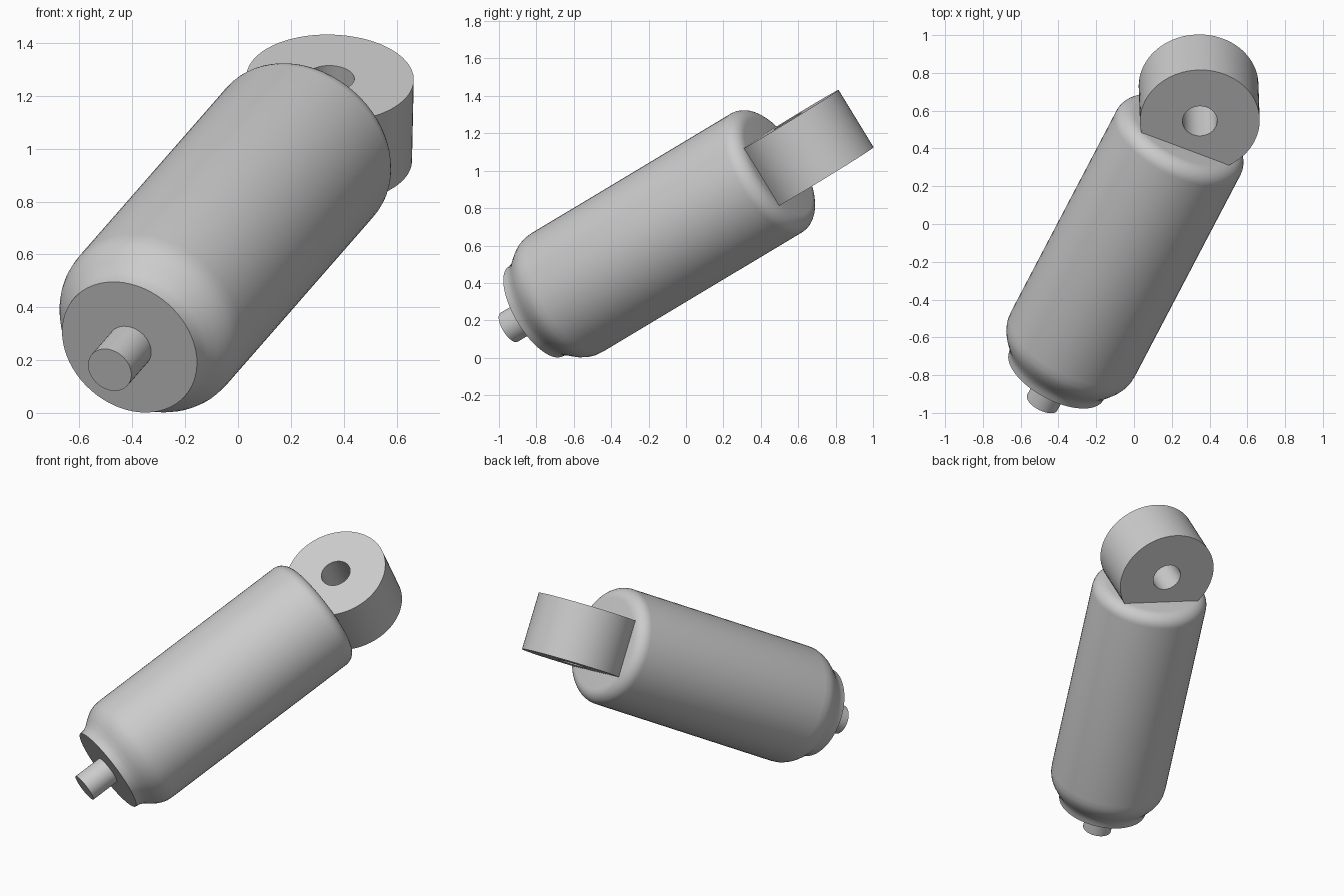
import bpy, bmesh, math
from mathutils import Matrix, Vector

if "Cube" in bpy.data.objects:
    bpy.data.objects.remove(bpy.data.objects["Cube"])

# Tilted frame: z runs along the body axis, x along the eye hole
axis = Vector((0.41, 0.782, 0.469)).normalized()
hole = Vector((0.02, -0.52, 0.855))
hole = (hole - axis * hole.dot(axis)).normalized()
side = axis.cross(hole)
FRAME = Matrix.Translation((0.268, 0.492, 1.025)) @ Matrix((hole, side, axis)).transposed().to_4x4()

grey = bpy.data.materials.new("plain_grey")
grey.diffuse_color = (0.6, 0.6, 0.6, 1)
grey.use_nodes = True
grey.node_tree.nodes["Principled BSDF"].inputs["Base Color"].default_value = grey.diffuse_color


def finish(name, bm):
    bmesh.ops.recalc_face_normals(bm, faces=bm.faces)
    bm.transform(FRAME)
    mesh = bpy.data.meshes.new(name)
    bm.to_mesh(mesh)
    bm.free()
    mesh.materials.append(grey)
    ob = bpy.data.objects.new(name, mesh)
    bpy.context.collection.objects.link(ob)
    bpy.ops.object.select_all(action='DESELECT')
    ob.select_set(True)
    bpy.context.view_layer.objects.active = ob
    bpy.ops.object.shade_smooth_by_angle(angle=math.radians(30))


def bridge(bm, a, b):
    n = len(a)
    for i in range(n):
        j = (i + 1) % n
        bm.faces.new((a[i], a[j], b[j], b[i]))


def revolve(name, profile, n=64):
    """Spin (height, radius) points about the body axis and cap both ends."""
    bm = bmesh.new()
    rings = [[bm.verts.new((r * math.cos(2 * math.pi * i / n),
                            r * math.sin(2 * math.pi * i / n), z))
              for i in range(n)] for z, r in profile]
    for a, b in zip(rings, rings[1:]):
        bridge(bm, a, b)
    bm.faces.new(rings[0])
    bm.faces.new(rings[-1])
    finish(name, bm)


# Body: narrow neck, S-shaped shoulder, straight barrel, rounded rear rim
R, F, NECK = 0.37, 0.08, -1.655
shoulder = [(0, .28), (.03, .284), (.06, .298), (.09, .322), (.12, .343),
            (.15, .358), (.18, .367), (.22, R)]
body = [(NECK + z, r) for z, r in shoulder]
for k in range(9):
    t = math.pi / 2 * k / 8
    body.append((-F + F * math.sin(t), R - F + F * math.cos(t)))
revolve("body", body)

# Pin sticking out of the neck
revolve("pin", [(-1.838, 0.09), (NECK + 0.02, 0.09)], 48)

# Mounting eye: round plate cut flat where it meets the body, with a through hole
EYE_R, HOLE_R, FLAT, HALF = 0.317, 0.092, 0.19, 0.18
corner = math.acos(-FLAT / EYE_R)
angles = [-corner + 2 * corner * i / 56 for i in range(57)]
angles += [corner + (2 * math.pi - 2 * corner) * i / 12 for i in range(1, 12)]
bm = bmesh.new()


def ring(x, radius):
    verts = []
    for a in angles:
        r = radius
        if math.cos(a) < 0:
            r = min(r, FLAT / -math.cos(a))
        verts.append(bm.verts.new((x, r * math.sin(a), FLAT - 0.002 + r * math.cos(a))))
    return verts


loops = [ring(-HALF, EYE_R), ring(HALF, EYE_R), ring(HALF, HOLE_R), ring(-HALF, HOLE_R)]
for i in range(4):
    bridge(bm, loops[i], loops[(i + 1) % 4])
finish("mounting_eye", bm)
